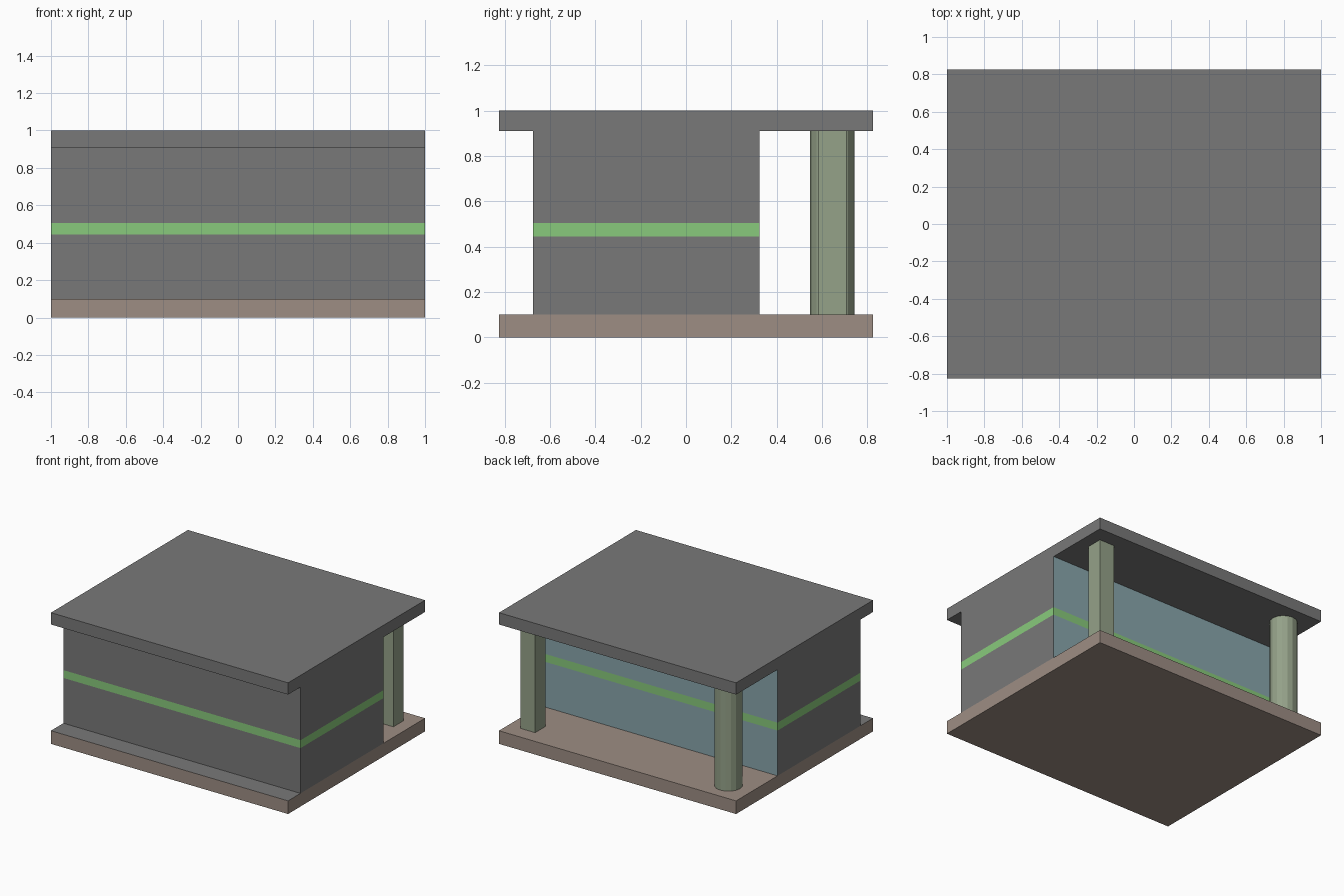
import bpy, bmesh
from mathutils import Matrix, Vector

if "Cube" in bpy.data.objects:
    bpy.data.objects.remove(bpy.data.objects["Cube"])


def material(name, rgb):
    m = bpy.data.materials.new(name)
    m.diffuse_color = (*rgb, 1)
    m.use_nodes = True
    m.node_tree.nodes["Principled BSDF"].inputs["Base Color"].default_value = m.diffuse_color
    return m


GREY = material("grey", (0.19, 0.19, 0.19))
BROWN = material("brown", (0.34, 0.27, 0.23))
GREEN = material("green", (0.25, 0.59, 0.20))
BLUE = material("blue_wall", (0.25, 0.38, 0.41))
SAGE = material("sage", (0.30, 0.36, 0.25))


def finish(bm, name, mats):
    mesh = bpy.data.meshes.new(name)
    bm.to_mesh(mesh)
    bm.free()
    for m in mats:
        mesh.materials.append(m)
    obj = bpy.data.objects.new(name, mesh)
    bpy.context.collection.objects.link(obj)
    return obj


def box(name, lo, hi, mats, cuts=(), pick=None):
    """Box between two corners, sliced by (point, normal) planes, with a material per face."""
    bm = bmesh.new()
    lo, hi = Vector(lo), Vector(hi)
    bmesh.ops.create_cube(bm, size=1, matrix=Matrix.Translation((lo + hi) / 2)
                          @ Matrix.Diagonal((*(hi - lo), 1)))
    for co, no in cuts:
        bmesh.ops.bisect_plane(bm, geom=bm.verts[:] + bm.edges[:] + bm.faces[:],
                               plane_co=co, plane_no=no)
    bm.normal_update()
    if pick:
        for f in bm.faces:
            f.material_index = pick(f.calc_center_median(), f.normal)
    return finish(bm, name, mats)


FRONT, BACK = -0.675, 0.325      # body walls
FLOOR, CEIL = 0.10, 0.91
BAND = (0.445, 0.505)            # green stripe heights

# Base slab: brown, with a grey ledge in front of the body
box("base_slab", (-1, -0.825, 0), (1, 0.825, FLOOR), [BROWN, GREY],
    [((0, FRONT, 0), (0, 1, 0))],
    lambda c, n: int(n.z > 0.5 and c.y < FRONT))


# Body: grey with a green band all round and a blue back wall
def body_material(c, n):
    if abs(n.z) < 0.5 and BAND[0] < c.z < BAND[1]:
        return 1
    return 2 if n.y > 0.5 else 0


box("body", (-1, FRONT, FLOOR), (1, BACK, CEIL), [GREY, GREEN, BLUE],
    [((0, 0, z), (0, 0, 1)) for z in BAND], body_material)

# Roof slab
box("roof_slab", (-1, -0.825, CEIL), (1, 0.825, 1), [GREY])

# Square pillar, back right
box("square_pillar", (0.777, 0.584, FLOOR), (0.902, 0.708, CEIL), [SAGE])

# Round pillar, back left
bm = bmesh.new()
bmesh.ops.create_cone(bm, cap_ends=True, segments=16, radius1=0.098, radius2=0.098,
                      depth=CEIL - FLOOR,
                      matrix=Matrix.Translation((-0.81, 0.646, (CEIL + FLOOR) / 2)))
finish(bm, "round_pillar", [SAGE])
